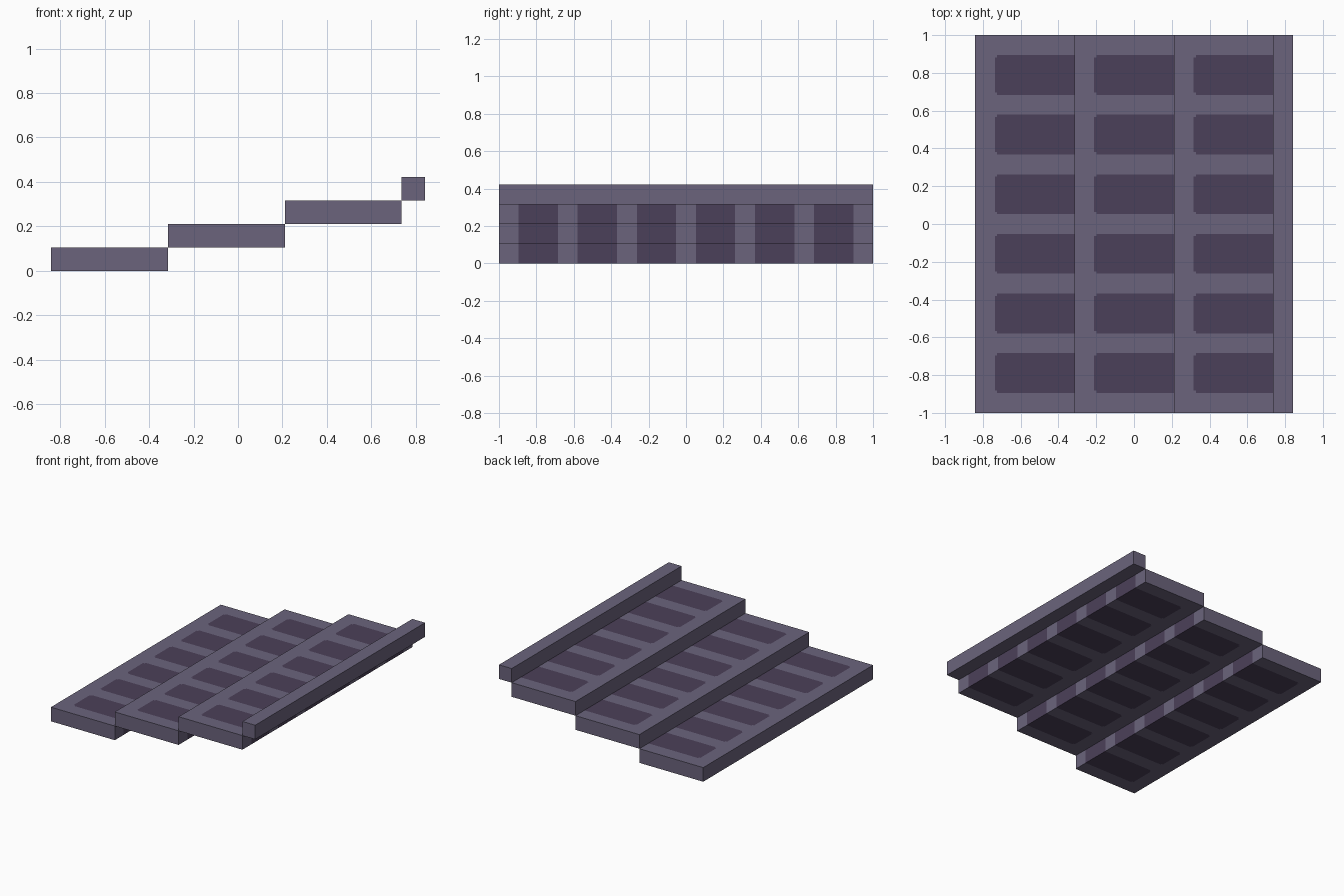
import bpy, bmesh
from mathutils import Matrix, Vector

cube = bpy.data.objects.get("Cube")
if cube:
    bpy.data.objects.remove(cube, do_unlink=True)

U = 2 / 19            # module: slab thickness and border width
SLAB = 5 * U          # slab depth
NOTCH = 0.012         # stepped corner of each slot panel
X0 = -8 * U


def material(name, rgb):
    m = bpy.data.materials.new(name)
    m.use_nodes = True
    color = (*rgb, 1)
    m.diffuse_color = color
    m.node_tree.nodes["Principled BSDF"].inputs["Base Color"].default_value = color
    return m


mats = [material("slate violet", (0.147, 0.127, 0.202)),
        material("dark plum", (0.071, 0.051, 0.1))]


def block(name, x, z, width, slots=()):
    """Full-length block; slot panels are cut into its faces."""
    bm = bmesh.new()
    bmesh.ops.create_cube(bm, size=1, matrix=Matrix.Translation((x + width / 2, 0, z + U / 2))
                          @ Matrix.Diagonal((width, 2, U, 1)))

    def cut(co, normal):
        bmesh.ops.bisect_plane(bm, geom=bm.verts[:] + bm.edges[:] + bm.faces[:],
                               plane_co=co, plane_no=normal)

    if slots:
        start = x + U
        for px in (start, start + NOTCH):
            cut(Vector((px, 0, 0)), Vector((1, 0, 0)))
        for lo, hi in slots:
            for py in (lo, lo + NOTCH, hi - NOTCH, hi):
                cut(Vector((0, py, 0)), Vector((0, 1, 0)))
        # Panels run from the border to the riser and wrap over it
        for f in bm.faces:
            c = f.calc_center_median()
            inset = NOTCH if c.x < start + NOTCH else 0
            if c.x > start and any(lo + inset < c.y < hi - inset for lo, hi in slots):
                f.material_index = 1
    mesh = bpy.data.meshes.new(name)
    bm.to_mesh(mesh)
    bm.free()
    for m in mats:
        mesh.materials.append(m)
    obj = bpy.data.objects.new(name, mesh)
    bpy.context.collection.objects.link(obj)


# Three stepped slabs with six slot panels each
slots = [(-1 + U + 3 * U * i, -1 + 3 * U * (i + 1)) for i in range(6)]
for i, name in enumerate(("lower_slab", "middle_slab", "upper_slab")):
    block(name, X0 + SLAB * i, U * i, SLAB, slots)

# Plain beam along the top edge
block("top_beam", X0 + SLAB * 3, U * 3, U)
